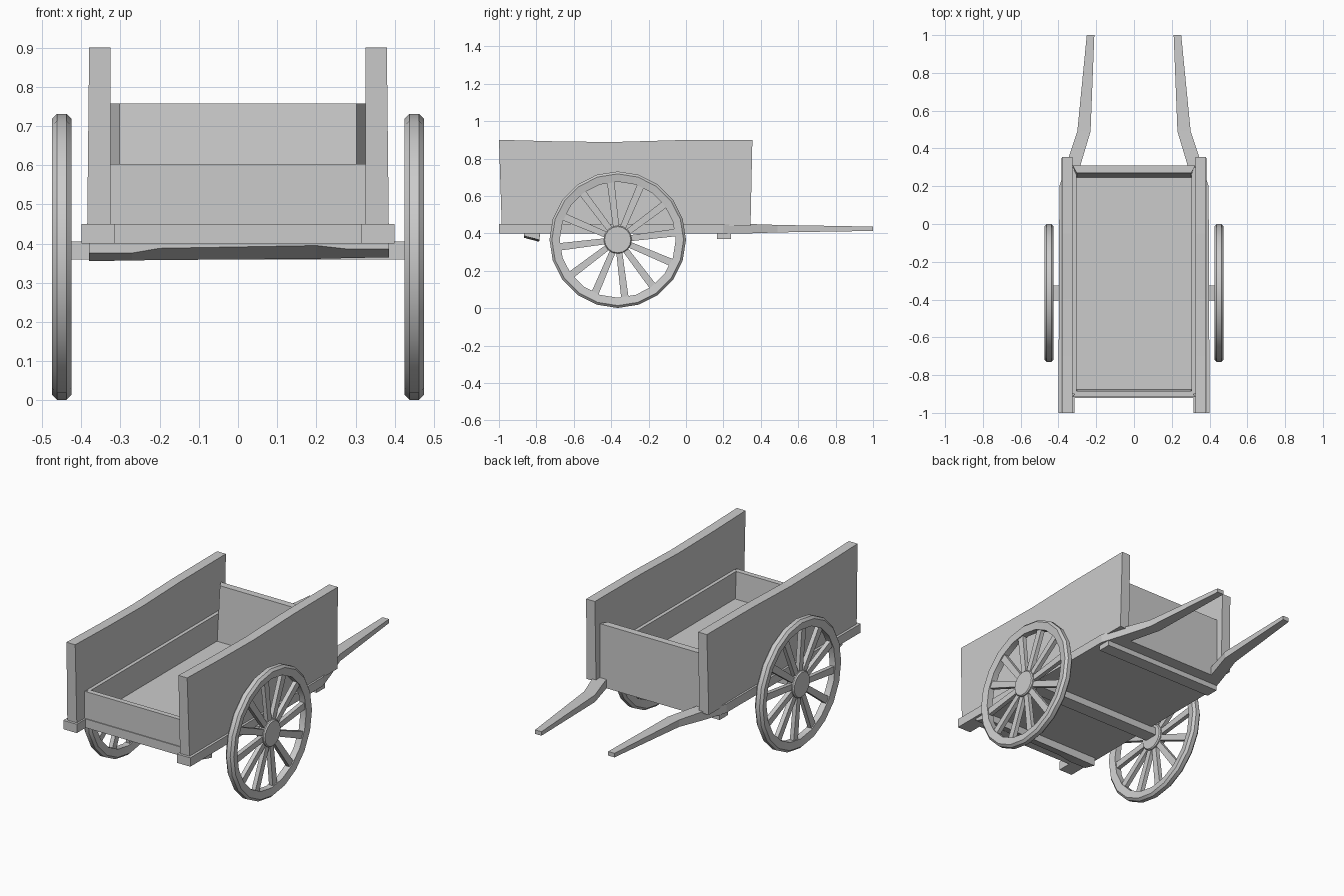
import bpy, bmesh, math
from mathutils import Matrix, Vector

if "Cube" in bpy.data.objects:
    bpy.data.objects.remove(bpy.data.objects["Cube"])


def make(name, verts, faces, smooth=False):
    me = bpy.data.meshes.new(name)
    me.from_pydata(verts, [], faces)
    bm = bmesh.new()
    bm.from_mesh(me)
    bmesh.ops.recalc_face_normals(bm, faces=bm.faces)
    bm.to_mesh(me)
    bm.free()
    ob = bpy.data.objects.new(name, me)
    bpy.context.collection.objects.link(ob)
    if smooth:
        bpy.context.view_layer.objects.active = ob
        ob.select_set(True)
        bpy.ops.object.shade_smooth_by_angle(angle=math.radians(30))
        ob.select_set(False)
    return ob


def loft(name, rings, closed=False, smooth=False):
    """Skin a list of equal-length rings of points."""
    n, m = len(rings[0]), len(rings)
    verts = [p for r in rings for p in r]
    faces = []
    for i in range(m if closed else m - 1):
        a, b = i * n, (i + 1) % m * n
        faces += [(a + j, a + (j + 1) % n, b + (j + 1) % n, b + j) for j in range(n)]
    if not closed:
        faces += [tuple(range(n)), tuple(range((m - 1) * n, m * n))]
    return make(name, verts, faces, smooth)


def box(name, x0, x1, y0, y1, z0, z1):
    return loft(name, [[(x0, y, z), (x1, y, z), (x1, Y, z), (x0, Y, z)]
                       for z, y, Y in ((z0, y0, y1), (z1, y0, y1))])


def mirrored(ob):
    mod = ob.modifiers.new("mirror", 'MIRROR')
    mod.use_axis = (True, False, False)
    return ob


# Side rails that narrow into the pulling shafts: y, inner x, outer x, z bottom, z top
stations = [(-1, .315, .4, .4, .45), (.2, .315, .395, .4, .45), (.34, .275, .35, .4, .45),
            (.49, .23, .3, .405, .445), (1, .21, .25, .413, .436)]
mirrored(loft("shaft_rail", [[(a, y, b), (o, y, b), (o, y, t), (a, y, t)]
                             for y, a, o, b, t in stations]))

# Tall side boards with a slightly sagging top edge
wall = [(-.985, -1, .9), (-.7, -.7, .892), (-.4, -.4, .888), (-.05, -.05, .898), (.345, .355, .9)]
mirrored(loft("side_board", [[(.325, y0, .44), (.385, y0, .44), (.38, y1, t), (.325, y1, t)]
                             for y0, y1, t in wall]))

# Floor and low inner side boards
box("floor", -.325, .325, -.92, .31, .4, .45)
mirrored(box("inner_side_board", .305, .325, -.9, .3, .44, .603))

# End boards: (outer y, inner y at top, inner y at floor, top z), mitred at the ends
for name, yo, yt, yb, top in (("front_board", -.915, -.885, -.875, .603),
                              ("back_board", .31, .27, .245, .757)):
    loft(name, [[(-.325, yo, z), (.325, yo, z), (.303, yi, z), (-.303, yi, z)]
                for z, yi in ((.44, yb), (top, yt))])

# Cross bars below the floor; the front one is worn on its lower edge
box("rear_cross_bar", -.38, .38, .165, .24, .37, .402)
worn = [(-.38, .376, .355), (-.27, .376, .357), (-.2, .388, .358),
        (.2, .395, .361), (.28, .386, .363), (.385, .386, .365)]
loft("front_cross_bar", [[(x, -.865, .402), (x, -.865, f), (x, -.785, b), (x, -.78, .402)]
                         for x, f, b in worn])

# Axle
box("axle", -.43, .43, -.405, -.325, .36, .405)

# Wheels
cy, cz = -.365, .366


def lathe(name, profile, sides, closed):
    rings = []
    for r, x in profile:
        rings.append([(x, cy + r * math.cos(2 * math.pi * i / sides),
                       cz + r * math.sin(2 * math.pi * i / sides)) for i in range(sides)])
    return mirrored(loft(name, rings, closed, True))


lathe("wheel_rim", [(.31, .432), (.352, .425), (.365, .438), (.365, .462),
                    (.352, .475), (.31, .468)], 20, True)
lathe("wheel_hub", [(.07, .425), (.075, .432), (.075, .468), (.07, .475)], 16, False)

# Twelve spokes, slightly tapered
verts, faces = [], []
for k in range(12):
    rot = Matrix.Rotation(math.radians(7 + 30 * k), 3, 'X')
    s = len(verts)
    for r, w in ((.06, .016), (.325, .02)):
        for x, y in ((.438, -w), (.462, -w), (.462, w), (.438, w)):
            verts.append(tuple(rot @ Vector((x, r, y)) + Vector((0, cy, cz))))
    faces += [(s + j, s + (j + 1) % 4, s + 4 + (j + 1) % 4, s + 4 + j) for j in range(4)]
    faces += [(s, s + 1, s + 2, s + 3), (s + 4, s + 5, s + 6, s + 7)]
mirrored(make("wheel_spokes", verts, faces))
